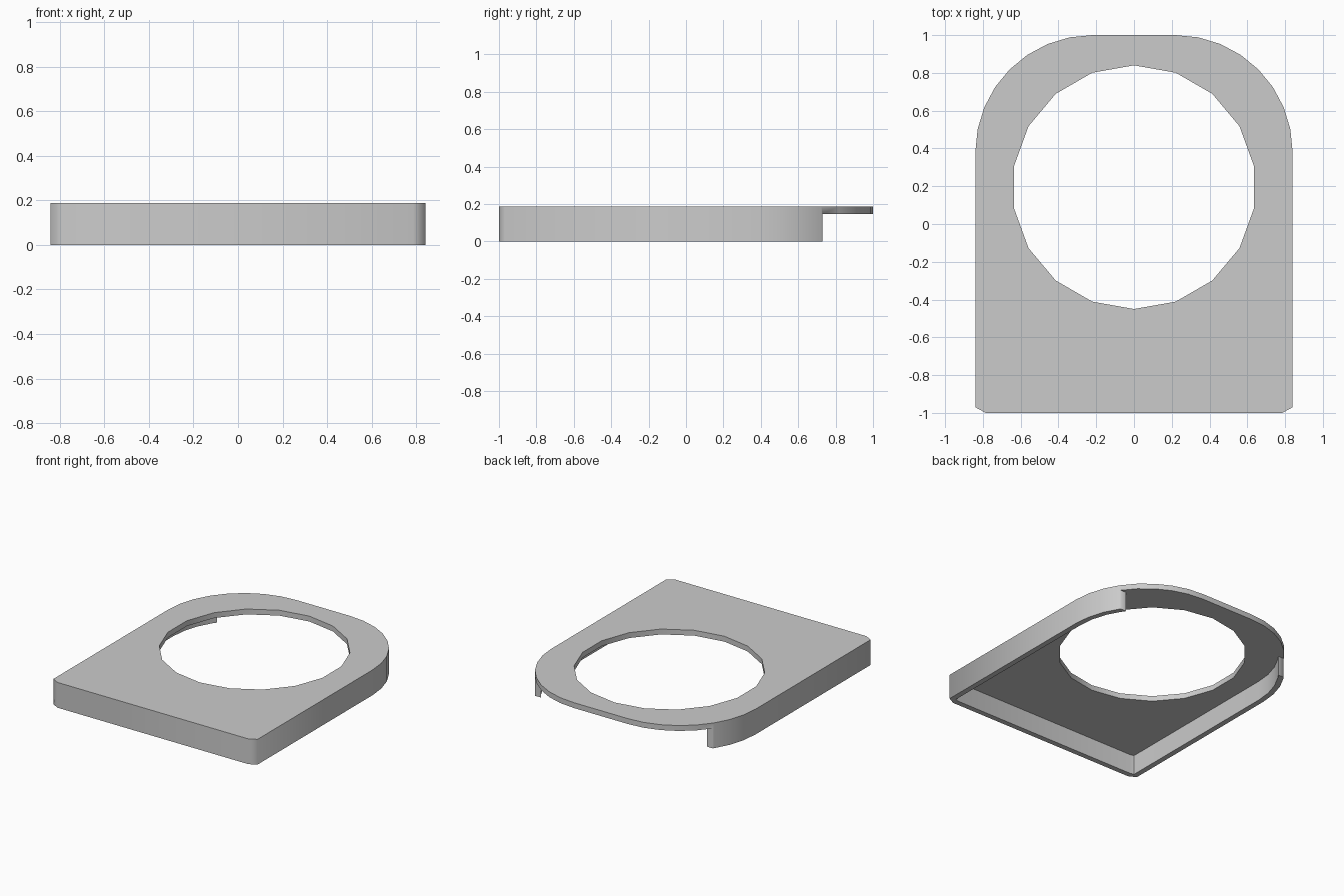
import bpy, bmesh
from math import sin, cos, asin, pi, radians

if "Cube" in bpy.data.objects:
    bpy.data.objects.remove(bpy.data.objects["Cube"])

H, PLATE_Z, WALL, NOTCH_Y = 0.188, 0.148, 0.04, 0.73
CX, CY, R = 0.22, 0.38, 0.62      # centre and radius of the big rounded corners


def prism(name, pts, z0, z1):
    """Extrude a closed 2D outline between two heights."""
    bm = bmesh.new()
    face = bm.faces.new([bm.verts.new((x, y, z0)) for x, y in pts])
    top = bmesh.ops.extrude_face_region(bm, geom=[face])["geom"]
    bmesh.ops.translate(bm, vec=(0, 0, z1 - z0),
                        verts=[v for v in top if isinstance(v, bmesh.types.BMVert)])
    bmesh.ops.recalc_face_normals(bm, faces=bm.faces)
    me = bpy.data.meshes.new(name)
    bm.to_mesh(me)
    bm.free()
    ob = bpy.data.objects.new(name, me)
    bpy.context.collection.objects.link(ob)
    return ob


def mirrored(half):
    """Right half (front to back) plus its mirror image."""
    return half + [(-x, y) for x, y in reversed(half)]


def half_outline(inset):
    """Right half of the cover outline, moved inward by inset."""
    r, k = R - inset, 0.45 * inset
    pts = [(0.785 - k, -1 + inset), (CX + r, -0.97 + k)]
    return pts + [(CX + r * cos(a), CY + r * sin(a))
                  for a in (i * pi / 16 for i in range(9))]


# solid cover body
cover = prism("cover", mirrored(half_outline(0)), 0, H)

# hollow underside, opening out through the back of the rim
r = R - WALL
a = asin((NOTCH_Y - CY) / r)
hollow = [p for p in half_outline(WALL) if p[1] < NOTCH_Y - 0.01]
hollow += [(CX + r * cos(a), NOTCH_Y), (1.2, NOTCH_Y), (1.2, 1.2)]
cutters = [prism("hollow_cutter", mirrored(hollow), -0.1, PLATE_Z)]

# round 18-sided opening
ring = [(0.645 * sin(i * pi / 9), 0.195 + 0.645 * cos(i * pi / 9)) for i in range(18)]
cutters.append(prism("opening_cutter", ring, -0.2, 0.4))

bpy.context.view_layer.objects.active = cover
cover.select_set(True)
for c in cutters:
    c.hide_render = True
    m = cover.modifiers.new(c.name, 'BOOLEAN')
    m.operation, m.solver, m.object = 'DIFFERENCE', 'EXACT', c
    bpy.ops.object.modifier_apply(modifier=m.name)
    bpy.data.objects.remove(c)

bpy.ops.object.shade_smooth_by_angle(angle=radians(62))
